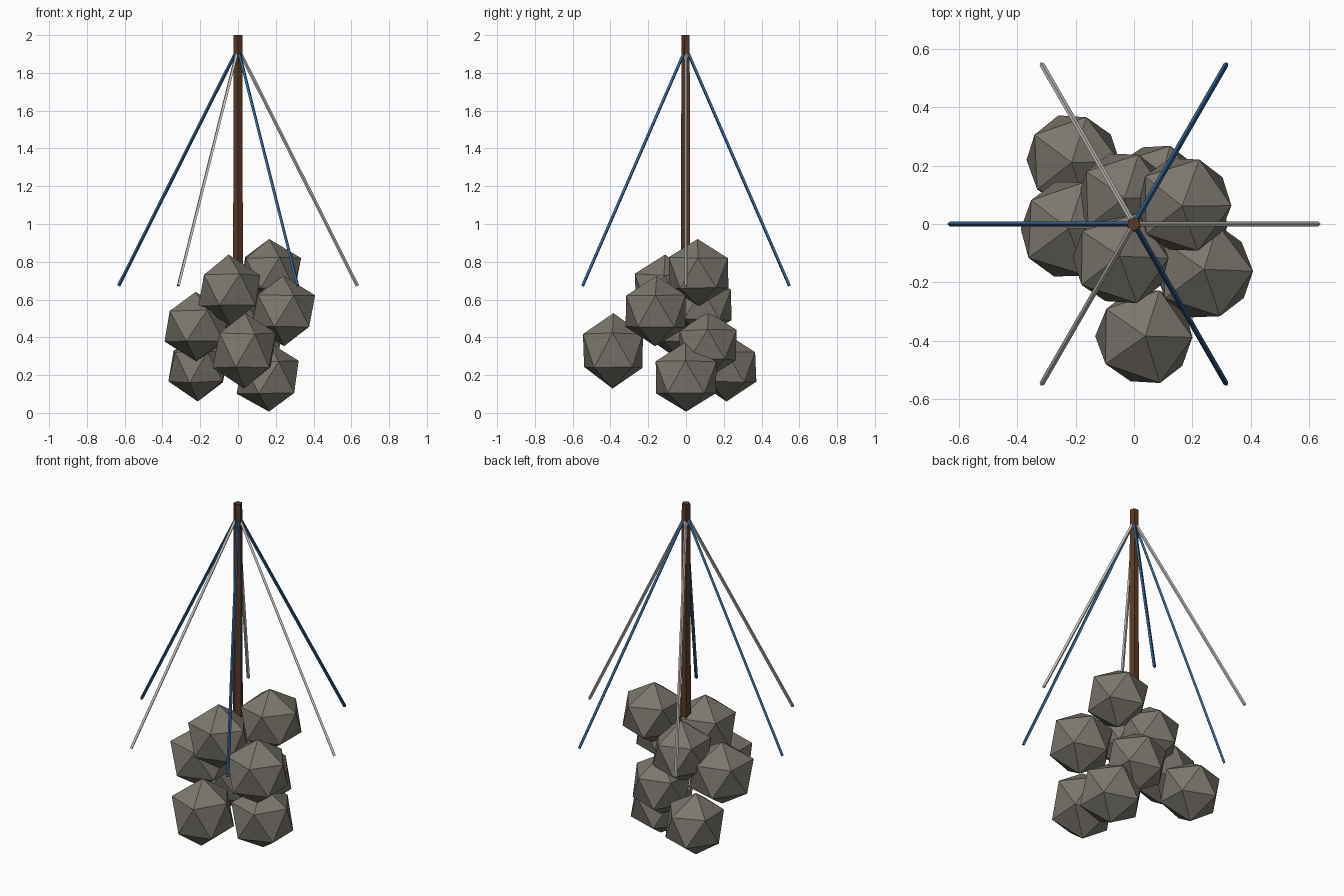
import bpy, bmesh, math, random
from mathutils import Vector

random.seed(4)
cube = bpy.data.objects.get("Cube")
if cube:
    bpy.data.objects.remove(cube, do_unlink=True)


def material(name, rgb):
    mat = bpy.data.materials.new(name)
    mat.use_nodes = True
    mat.diffuse_color = (*rgb, 1)
    mat.node_tree.nodes["Principled BSDF"].inputs["Base Color"].default_value = (*rgb, 1)
    return mat


stone = material("stone grey", (0.20, 0.185, 0.155))
wood = material("dark brown wood", (0.10, 0.043, 0.02))
blue = material("ribbon blue", (0.035, 0.13, 0.30))
white = material("ribbon off white", (0.62, 0.60, 0.57))


def add_object(name, bm, mat):
    bmesh.ops.recalc_face_normals(bm, faces=bm.faces)
    mesh = bpy.data.meshes.new(name)
    bm.to_mesh(mesh)
    bm.free()
    mesh.materials.append(mat)
    obj = bpy.data.objects.new(name, mesh)
    bpy.context.collection.objects.link(obj)
    return obj


def rod(name, start, end, r_start, r_end, sides, mat):
    """Faceted rod between two points, first corner towards +x."""
    start, end = Vector(start), Vector(end)
    axis = end - start
    bm = bmesh.new()
    bmesh.ops.create_cone(bm, cap_ends=True, segments=sides,
                          radius1=r_start, radius2=r_end, depth=axis.length)
    obj = add_object(name, bm, mat)
    obj.location = (start + end) / 2
    obj.rotation_euler = axis.to_track_quat('Z', 'Y').to_euler()
    return obj


# Heap of rough stones: centre and size along each axis
stones = [
    ((0.035, -0.385, 0.33), (0.185, 0.185, 0.20)),
    ((0.16, 0.0, 0.19), (0.185, 0.185, 0.187)),
    ((-0.21, 0.215, 0.245), (0.175, 0.18, 0.18)),
    ((0.08, 0.115, 0.36), (0.175, 0.175, 0.175)),
    ((-0.22, -0.02, 0.46), (0.19, 0.19, 0.185)),
    ((0.24, -0.16, 0.54), (0.185, 0.185, 0.19)),
    ((-0.035, 0.085, 0.575), (0.175, 0.18, 0.18)),
    ((-0.045, -0.115, 0.65), (0.185, 0.18, 0.185)),
    ((0.17, 0.065, 0.74), (0.18, 0.185, 0.18)),
]
for i, (centre, size) in enumerate(stones):
    bm = bmesh.new()
    bmesh.ops.create_icosphere(bm, subdivisions=1, radius=1)
    for v in bm.verts:
        v.co = Vector(c * s + random.uniform(-0.005, 0.005) for c, s in zip(v.co, size))
    add_object(f"stone_{i + 1}", bm, stone).location = centre

# Five sided pole standing in the heap
rod("pole", (0, 0, 0.55), (0, 0, 2), 0.028, 0.024, 5, wood)

# Six ribbons spreading from the pole head, alternating colours
for i in range(6):
    a = math.radians(60 * i)
    c, s = math.cos(a), math.sin(a)
    rod(f"ribbon_{i + 1}", (0.008 * c, 0.008 * s, 1.915), (0.632 * c, 0.632 * s, 0.673),
        0.009, 0.009, 4, blue if i % 2 else white)
